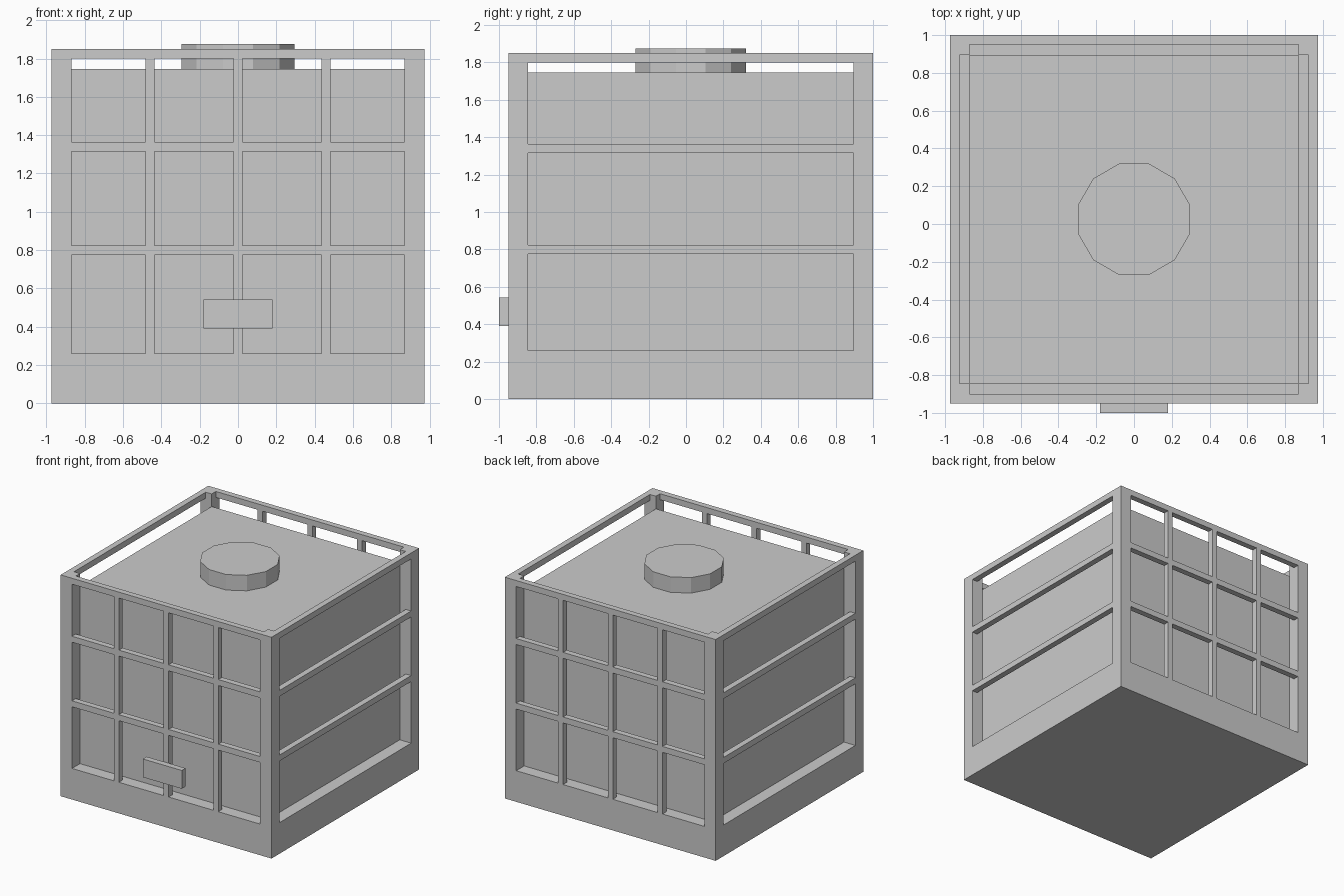
import bpy
import math

cube = bpy.data.objects.get("Cube")
if cube:
    bpy.data.objects.remove(cube, do_unlink=True)

grey = bpy.data.materials.new("light grey")
grey.use_nodes = True
colour = (0.6, 0.6, 0.6, 1)
grey.diffuse_color = colour
grey.node_tree.nodes["Principled BSDF"].inputs["Base Color"].default_value = colour

CY = 0.025               # centre of the cage in depth
HALF = 0.975             # half width of the cage
POST, BAR = 0.105, 0.05  # corner post and rail thickness
INNER = HALF - POST
BASE, TOP = 0.26, 1.85


def box(name, x, y, z):
    """Box between (min, max) pairs on each axis."""
    spans = (x, y, z)
    bpy.ops.mesh.primitive_cube_add(size=1, location=[sum(s) / 2 for s in spans])
    ob = bpy.context.object
    ob.name = name
    ob.scale = [s[1] - s[0] for s in spans]
    bpy.ops.object.transform_apply(location=False, rotation=False, scale=True)
    ob.data.materials.append(grey)
    return ob


def band(sign, near, far, centre=0):
    """Span between two distances on one side of a centre."""
    return tuple(sorted((centre + sign * near, centre + sign * far)))


across = (-INNER, INNER)
along = (CY - INNER, CY + INNER)

# Solid base and recessed tank
box("base", (-HALF, HALF), (CY - HALF, CY + HALF), (0, BASE))
box("tank", across, along, (BASE, 1.745))

# Corner posts
for sx, side in ((-1, "right"), (1, "left")):
    for sy, end in ((-1, "front"), (1, "back")):
        box(f"{end}_{side}_post", band(sx, INNER, HALF),
            band(sy, INNER, HALF, CY), (BASE, TOP))

# Horizontal rails on all four sides
for level, z in (("lower", 0.775), ("middle", 1.315), ("top", TOP - BAR)):
    for s, end, side in ((-1, "front", "right"), (1, "back", "left")):
        box(f"{level}_{end}_rail", across, band(s, HALF - BAR, HALF, CY), (z, z + BAR))
        box(f"{level}_{side}_rail", band(s, HALF - BAR, HALF), along, (z, z + BAR))

# Upright bars on front and back, between the rails
for s, end in ((-1, "front"), (1, "back")):
    for x in (-0.46, 0, 0.46):
        for z0, z1 in ((BASE, 0.775), (0.825, 1.315), (1.365, TOP - BAR)):
            box(f"{end}_upright", (x - 0.023, x + 0.023),
                band(s, HALF - BAR, HALF, CY), (z0, z1))

# Front plate
box("front_plate", (-0.18, 0.18), (-1, CY - HALF), (0.39, 0.543))

# Twelve-sided lid
bpy.ops.mesh.primitive_cylinder_add(vertices=12, radius=0.305, depth=0.13,
                                    location=(0, CY, 1.81),
                                    rotation=(0, 0, math.radians(15)))
lid = bpy.context.object
lid.name = "lid"
lid.data.materials.append(grey)
